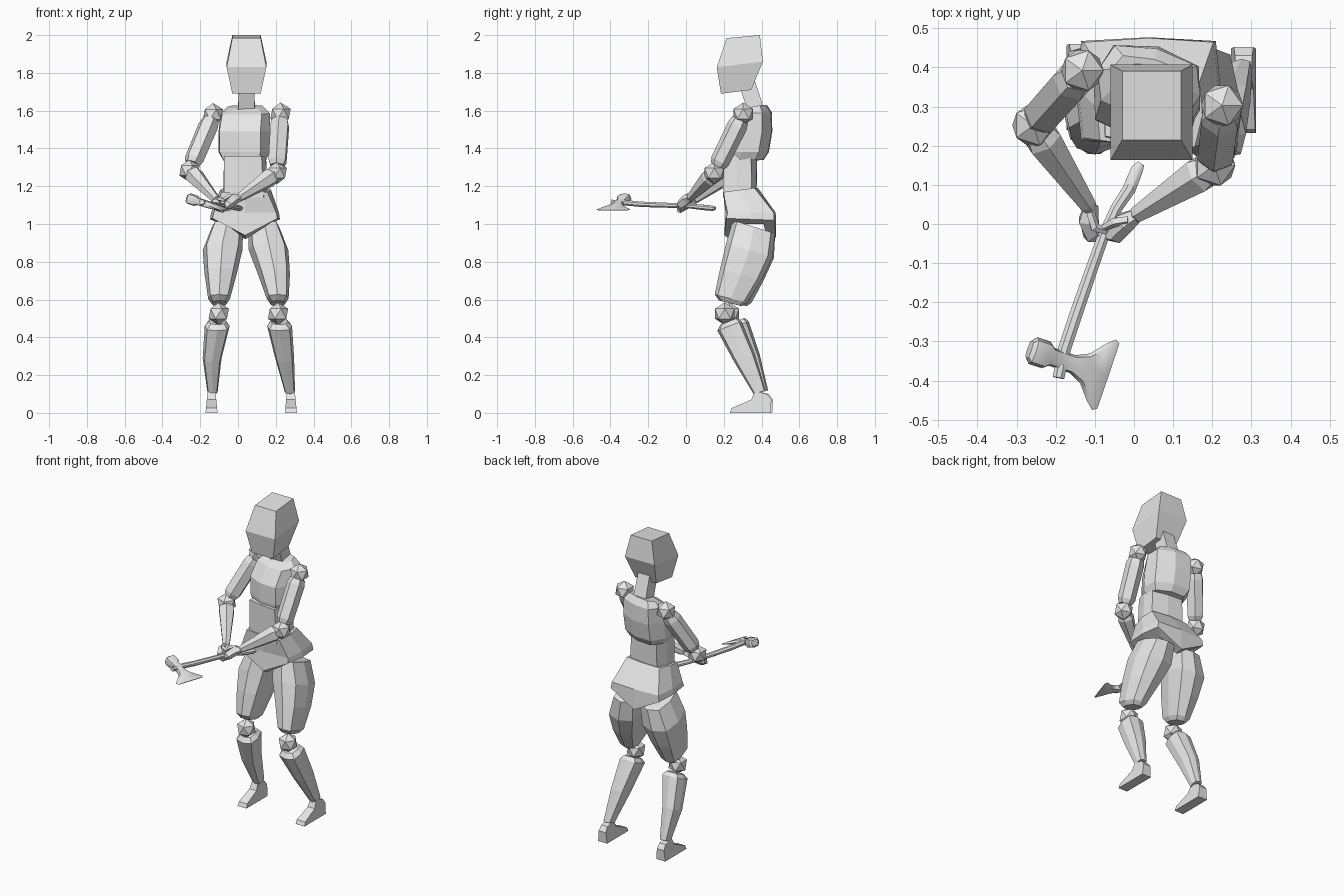
import bpy
import bmesh
import math
from mathutils import Vector, Matrix

cube = bpy.data.objects.get("Cube")
if cube:
    bpy.data.objects.remove(cube)

GREY = (0.8, 0.8, 0.8, 1)
mat = bpy.data.materials.new("light grey")
mat.use_nodes = True
mat.diffuse_color = GREY
mat.node_tree.nodes["Principled BSDF"].inputs["Base Color"].default_value = GREY


def finish(name, bm, smooth=False):
    bmesh.ops.recalc_face_normals(bm, faces=bm.faces)
    mesh = bpy.data.meshes.new(name)
    bm.to_mesh(mesh)
    bm.free()
    mesh.materials.append(mat)
    obj = bpy.data.objects.new(name, mesh)
    bpy.context.collection.objects.link(obj)
    if smooth:
        bpy.ops.object.select_all(action="DESELECT")
        obj.select_set(True)
        bpy.context.view_layer.objects.active = obj
        bpy.ops.object.shade_smooth_by_angle(angle=math.radians(40))
    return obj


def loft(name, rings, smooth=False):
    """Skin a closed solid over equal-sized rings."""
    bm = bmesh.new()
    loops = [[bm.verts.new(p) for p in r] for r in rings]
    n = len(loops[0])
    for a, b in zip(loops, loops[1:]):
        for i in range(n):
            j = (i + 1) % n
            bm.faces.new((a[i], a[j], b[j], b[i]))
    bm.faces.new(loops[0])
    bm.faces.new(loops[-1])
    return finish(name, bm, smooth)


def ring(c, u, v, k=0.8, mids=True):
    """Rounded rectangle: corners scaled by k, with or without side midpoints."""
    c, u, v = Vector(c), Vector(u), Vector(v)
    around = [(1, 0), (k, k), (0, 1), (-k, k), (-1, 0), (-k, -k), (0, -1), (k, -k)]
    return [c + u * a + v * b for a, b in (around if mids else around[1::2])]


def body_ring(x, y, z, w, d, tilt=0, yaw=0, **kw):
    turn = Matrix.Rotation(math.radians(yaw), 3, "Z")
    return ring((x, y, z), turn @ Vector((w, 0, 0)), turn @ Vector((0, d, tilt)), **kw)


def tube(name, points, radii, sides=6, flat=1.0, smooth=False):
    """Sweep a polygon along a path."""
    pts = [Vector(p) for p in points]
    rings = []
    for i, p in enumerate(pts):
        t = (pts[min(i + 1, len(pts) - 1)] - pts[max(i - 1, 0)]).normalized()
        side = t.cross(Vector((0, 0, 1))).normalized()
        up = side.cross(t)
        rings.append([p + radii[i] * (side * math.cos(a) + up * math.sin(a) * flat)
                      for a in (math.tau * (k + 0.5) / sides for k in range(sides))])
    return loft(name, rings, smooth)


def limb(name, a, b, stations, sides=6):
    a, b = Vector(a), Vector(b)
    return tube(name, [a.lerp(b, t) for t, r in stations], [r for t, r in stations], sides)


def joint(name, c, r=0.06):
    bm = bmesh.new()
    bmesh.ops.create_icosphere(bm, subdivisions=1, radius=r, matrix=Matrix.Translation(c))
    finish(name, bm)


# Head and neck
loft("head", [
    body_ring(0.045, 0.265, 1.70, 0.075, 0.08, 0.01, k=1, mids=False),
    body_ring(0.045, 0.285, 1.845, 0.105, 0.122, 0.015, k=1, mids=False),
    body_ring(0.045, 0.303, 1.992, 0.075, 0.088, 0.008, k=1, mids=False)])
loft("neck", [
    body_ring(0.045, 0.375, 1.59, 0.045, 0.04, 0.015, k=1, mids=False),
    body_ring(0.045, 0.325, 1.74, 0.04, 0.037, 0.025, k=1, mids=False)])

# Torso, turned slightly towards its right
loft("chest", [
    body_ring(0.035, 0.315, 1.335, 0.115, 0.095, 0.005, -14),
    body_ring(0.033, 0.325, 1.38, 0.14, 0.112, 0, -14),
    body_ring(0.033, 0.335, 1.49, 0.14, 0.122, 0, -14),
    body_ring(0.038, 0.36, 1.585, 0.135, 0.09, 0.005, -14),
    body_ring(0.04, 0.372, 1.62, 0.10, 0.05, 0.01, -14)])
loft("waist", [
    body_ring(0.04, 0.285, 1.14, 0.118, 0.085, 0, -7, k=0.9),
    body_ring(0.037, 0.285, 1.36, 0.112, 0.085, 0, -9, k=0.9)])

# Pelvis, its lower rim dipping to a V at front and back
rim = body_ring(0.037, 0.34, 1.025, 0.185, 0.137, -0.005, k=0.93)
crotch = body_ring(0.04, 0.33, 1.0, 0.13, 0.10, k=0.8)
for i in (2, 6):
    rim[i].z -= 0.09
    crotch[i].z -= 0.08
loft("pelvis", [
    crotch, rim,
    body_ring(0.037, 0.342, 1.06, 0.18, 0.133, 0, k=0.92),
    body_ring(0.04, 0.288, 1.18, 0.135, 0.092, 0.012, -4, k=0.9)])

# Legs: the right one stands slightly further back and inwards
for side, s, dx, dy in (("left", 1, 0, 0), ("right", -1, 0.03, 0.025)):
    def at(x, shift=1):
        return 0.04 + s * x + dx * shift

    loft(side + "_thigh", [
        body_ring(at(0.095, 0), 0.36, 0.985, 0.083, 0.112, -0.035),
        body_ring(at(0.122, 0), 0.335 + dy / 3, 0.86, 0.105, 0.122, -0.04),
        body_ring(at(0.15, 0.6), 0.29 + dy / 2, 0.735, 0.085, 0.108, -0.035),
        body_ring(at(0.17), 0.237 + dy, 0.605, 0.058, 0.085, -0.022),
        body_ring(at(0.17), 0.235 + dy, 0.58, 0.04, 0.06, -0.015)])
    joint(side + "_knee", (at(0.172), 0.205 + dy, 0.525))
    loft(side + "_calf", [
        body_ring(at(0.178), 0.228 + 1.5 * dy, 0.485, 0.045, 0.045, 0.018),
        body_ring(at(0.18), 0.23 + 1.5 * dy, 0.46, 0.066, 0.064, 0.025),
        body_ring(at(0.207), 0.31 + dy, 0.29, 0.05, 0.055, 0.02),
        body_ring(at(0.235, 2), 0.39 + dy / 2, 0.11, 0.027, 0.032, 0.01)])
    # Foot: side profile extruded across
    outline = [(0.365, 0.115), (0.43, 0.1), (0.452, 0.07), (0.448, 0),
               (0.232, 0), (0.242, 0.025), (0.345, 0.07)]
    loft(side + "_foot", [[(at(0.24, 2) + e * (0.032 - 0.1 * z), y + dy / 3, z)
                           for y, z in outline] for e in (-1, 1)])

# Arms reaching to the handle
ARMS = (("left", (0.225, 0.303, 1.583), (0.205, 0.15, 1.27), (0.0, 0.02, 1.135)),
        ("right", (-0.132, 0.392, 1.58), (-0.257, 0.252, 1.283), (-0.112, 0.04, 1.125)))
for side, shoulder, elbow, wrist in ARMS:
    joint(side + "_shoulder", shoulder, 0.06)
    joint(side + "_elbow", elbow, 0.06)
    limb(side + "_upper_arm", shoulder, elbow, [(0.1, 0.045), (0.2, 0.054), (0.8, 0.052), (0.88, 0.04)])
    limb(side + "_forearm", elbow, wrist, [(0.1, 0.042), (0.18, 0.05), (0.95, 0.024), (1, 0.018)])

# Hands: palms with fingers curled round the handle
tube("left_hand", [(0.01, 0.025, 1.14), (-0.025, 0.005, 1.13), (-0.05, -0.025, 1.105), (-0.08, -0.025, 1.075)],
     [0.018, 0.03, 0.027, 0.014], 5)
tube("left_thumb", [(-0.015, 0.01, 1.15), (-0.05, 0.005, 1.145), (-0.08, -0.01, 1.125)], [0.012, 0.013, 0.009], 5)
tube("right_hand", [(-0.11, 0.05, 1.125), (-0.118, 0.01, 1.11), (-0.108, -0.025, 1.09), (-0.075, -0.035, 1.07)],
     [0.019, 0.028, 0.026, 0.014], 5)
tube("right_thumb", [(-0.112, 0.03, 1.135), (-0.1, -0.01, 1.135), (-0.07, -0.02, 1.125)], [0.012, 0.013, 0.009], 5)

# Axe handle with a gentle double bend
tube("axe_handle", [(0.018, 0.155, 1.083), (0.008, 0.14, 1.083), (-0.012, 0.09, 1.088), (-0.045, 0.04, 1.093),
                    (-0.078, -0.03, 1.097), (-0.11, -0.12, 1.1), (-0.148, -0.23, 1.104),
                    (-0.178, -0.32, 1.112), (-0.193, -0.393, 1.116)],
     [0.01, 0.017, 0.018, 0.016, 0.016, 0.017, 0.018, 0.018, 0.016], 8, 0.85, smooth=True)

# Axe head: poll, neck and flared blade
poll, edge = Vector((-0.238, -0.33, 1.128)), Vector((-0.062, -0.39, 1.072))
along = (edge - poll).normalized()
across = Vector((0.32, 0.95, 0)).normalized()
across = (across - along * across.dot(along)).normalized()
normal = along.cross(across)
head = [(-0.032, 0.024, 0.02), (-0.022, 0.036, 0.029), (0.015, 0.036, 0.029), (0.03, 0.024, 0.02),
        (0.09, 0.024, 0.019), (0.125, 0.04, 0.016), (0.155, 0.075, 0.011), (0.178, 0.095, 0.006),
        (0.19, 0.088, 0.002)]
loft("axe_head", [ring(poll + along * t, across * h, normal * w) for t, h, w in head], smooth=True)
